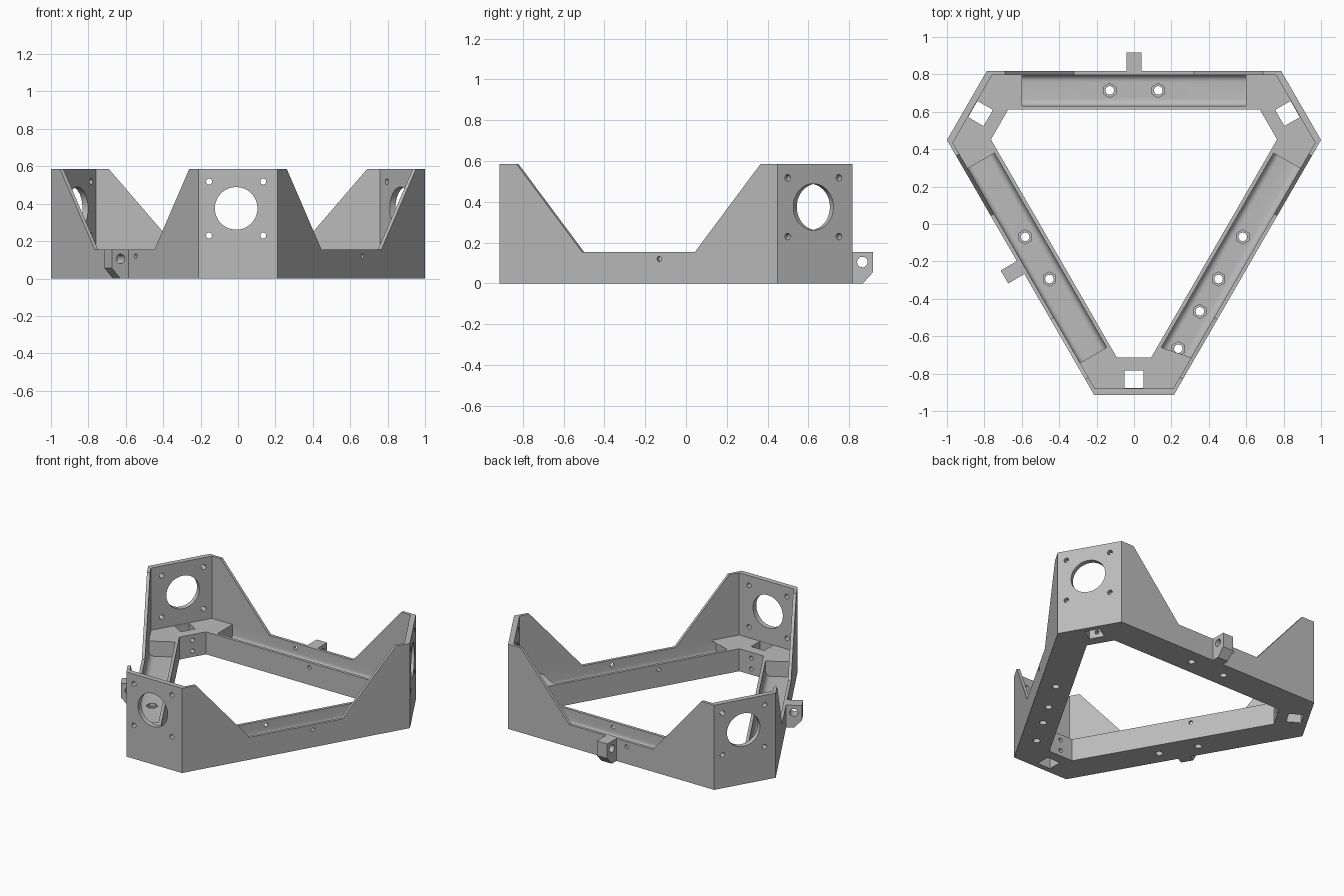
import bpy, bmesh, math
from mathutils import Matrix, Vector

if "Cube" in bpy.data.objects:
    bpy.data.objects.remove(bpy.data.objects["Cube"], do_unlink=True)

CY = 0.117                                # centre of the threefold layout
TOP, RAIL, FLOOR = 0.585, 0.155, 0.05     # wall top, rail top, channel floor
CORNER, SIDE = 1.032, 0.70                # outer distances of corners and sides
CORNER_IN, SIDE_IN = 0.997, 0.68          # inner wall faces
CORNER_GAP, SIDE_GAP = 0.83, 0.495        # central opening
CORNERS, SIDES = (-90, 30, 150), (-30, 90, 210)

grey = bpy.data.materials.new("grey_plastic")
grey.use_nodes = True
colour = (0.5, 0.5, 0.5, 1)
grey.diffuse_color = colour
grey.node_tree.nodes["Principled BSDF"].inputs["Base Color"].default_value = colour

# Each profile is (a, b) and is swept along the named local axis
AXES = {
    "x": lambda a, b, c: (c, a, b),
    "y": lambda a, b, c: (a, c, b),
    "z": lambda a, b, c: (a, b, c),
}


def prism(name, profile, lo, hi, axis="z", angle=90):
    """Sweep a profile; local y points outward at the given angle."""
    place = Matrix.Translation((0, CY, 0)) @ Matrix.Rotation(math.radians(angle - 90), 4, "Z")
    bm = bmesh.new()
    ends = [[bm.verts.new(place @ Vector(AXES[axis](a, b, c))) for a, b in profile] for c in (lo, hi)]
    bm.faces.new(ends[0])
    bm.faces.new(ends[1])
    n = len(profile)
    for i in range(n):
        j = (i + 1) % n
        bm.faces.new((ends[0][i], ends[0][j], ends[1][j], ends[1][i]))
    bmesh.ops.recalc_face_normals(bm, faces=bm.faces)
    mesh = bpy.data.meshes.new(name)
    bm.to_mesh(mesh)
    bm.free()
    mesh.materials.append(grey)
    obj = bpy.data.objects.new(name, mesh)
    bpy.context.collection.objects.link(obj)
    return obj


def circle(a, b, r, n=20):
    steps = [2 * math.pi * (i + 0.5) / n for i in range(n)]
    return [(a + r * math.cos(t), b + r * math.sin(t)) for t in steps]


def box(a0, a1, b0, b1):
    return [(a0, b0), (a1, b0), (a1, b1), (a0, b1)]


def hexagon(corner, side):
    """Triangle with cut corners, from its corner and side distances."""
    half = (side - corner / 2) / math.sin(math.radians(60))
    pts = []
    for deg in CORNERS:
        t = math.radians(deg)
        for s in (-half, half):
            pts.append((corner * math.cos(t) - s * math.sin(t), corner * math.sin(t) + s * math.cos(t)))
    return pts


def activate(obj):
    bpy.ops.object.select_all(action="DESELECT")
    obj.select_set(True)
    bpy.context.view_layer.objects.active = obj


def cut(target, *args, **kw):
    cutter = prism("cutter", *args, **kw)
    cutter.hide_render = True
    activate(target)
    mod = target.modifiers.new("cut", "BOOLEAN")
    mod.operation, mod.solver, mod.object = "DIFFERENCE", "EXACT", cutter
    bpy.ops.object.modifier_apply(modifier=mod.name)
    bpy.data.objects.remove(cutter, do_unlink=True)


# Main frame: solid body, hollowed above the rails and through the middle
frame = prism("frame", hexagon(CORNER, SIDE), 0, TOP)
cut(frame, hexagon(CORNER_IN, SIDE_IN), RAIL, 1)
cut(frame, hexagon(CORNER_GAP, SIDE_GAP), -0.1, 1)

# Rail channel section with rounded lower corners
R, LIP = 0.035, SIDE_GAP + 0.02
channel = [(SIDE_IN, 0.2), (LIP, 0.2)]
for centre, start in ((LIP + R, 180), (SIDE_IN - R, 270)):
    for i in range(7):
        t = math.radians(start + 15 * i)
        channel.append((centre + R * math.cos(t), FLOOR + R + R * math.sin(t)))

# Side walls and rails
slope = (0.69 - 0.32) / (TOP - RAIL)
wide = 0.32 + slope * (0.7 - RAIL)
dip = [(-0.32, RAIL), (0.32, RAIL), (wide, 0.7), (-wide, 0.7)]
for deg in SIDES:
    cut(frame, dip, 0.6, 0.8, axis="y", angle=deg)
    cut(frame, channel, -0.6, 0.6, axis="x", angle=deg)
    # small cross holes in the outer wall and the inner lip
    cut(frame, circle(-0.118, 0.12, 0.013), 0.6, 0.8, axis="y", angle=deg)
    cut(frame, circle(0.118, 0.12, 0.013), 0.4, 0.6, axis="y", angle=deg)
    # floor bolt holes with hexagonal nut pockets
    bolts = [-0.13, 0.13] + ([0.33, 0.56] if deg == -30 else [])
    for u in bolts:
        cut(frame, circle(u, 0.597, 0.038, 6), 0.03, 0.1, angle=deg)
        cut(frame, circle(u, 0.597, 0.023), -0.1, 0.1, angle=deg)

# Corner plates: large opening, four screw holes, slot and inner holes
for deg in CORNERS:
    cut(frame, circle(0.01, 0.375, 0.114, 48), 0.95, 1.1, axis="y", angle=deg)
    for u in (-0.135, 0.155):
        for z in (0.23, 0.518):
            cut(frame, circle(u, z, 0.016), 0.95, 1.1, axis="y", angle=deg)
    cut(frame, box(-0.05, 0.05, 0.9, 0.995), -0.1, 0.3, angle=deg)
    for z in (0.04, 0.115):
        cut(frame, circle(0, z, 0.014), 0.8, 0.95, axis="y", angle=deg)

# Chamfered mounting tabs on two sides
parts = [frame]
tab = [(SIDE, 0), (0.75, 0), (0.8, 0.055), (0.8, RAIL), (SIDE, RAIL)]
for name, deg in (("back_tab", 90), ("right_tab", 210)):
    obj = prism(name, tab, -0.04, 0.04, axis="x", angle=deg)
    cut(obj, circle(0.748, 0.105, 0.026, 24), -0.1, 0.1, axis="x", angle=deg)
    parts.append(obj)

for obj in parts:
    activate(obj)
    bpy.ops.object.shade_smooth_by_angle(angle=math.radians(30))
